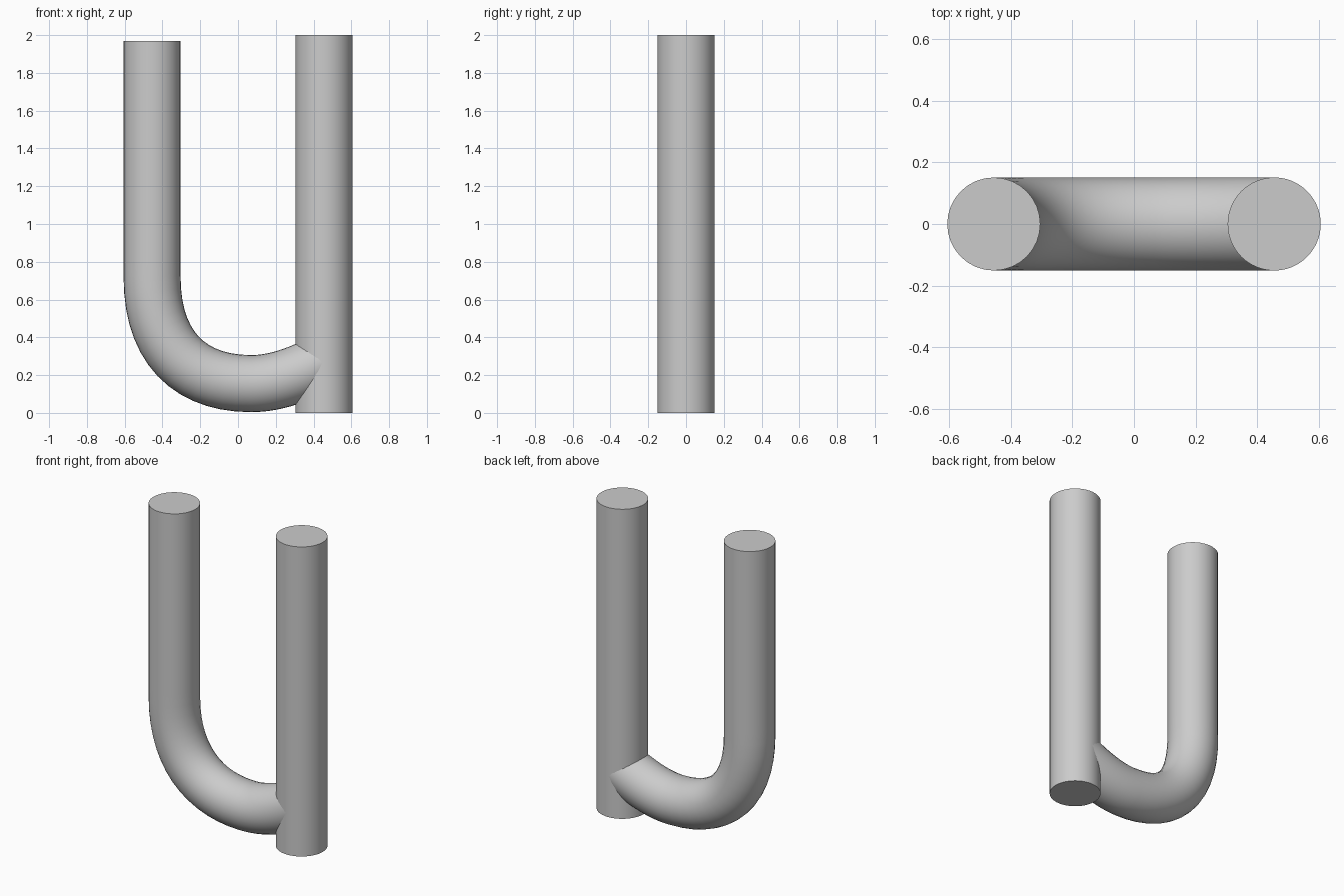
import bpy
import math

default = bpy.data.objects.get("Cube")
if default:
    bpy.data.objects.remove(default, do_unlink=True)

RADIUS = 0.151
AXIS_X = 0.455

# One plain grey finish for both tubes
grey = bpy.data.materials.new("light_grey")
grey.use_nodes = True
colour = (0.6, 0.6, 0.6, 1)
grey.diffuse_color = colour
grey.node_tree.nodes["Principled BSDF"].inputs["Base Color"].default_value = colour


def finish(obj, name):
    obj.name = name
    obj.data.name = name
    obj.data.materials.clear()
    obj.data.materials.append(grey)
    bpy.ops.object.select_all(action='DESELECT')
    obj.select_set(True)
    bpy.context.view_layer.objects.active = obj
    bpy.ops.object.shade_smooth_by_angle(angle=math.radians(35))


# Straight post
bpy.ops.mesh.primitive_cylinder_add(vertices=64, radius=RADIUS, depth=2,
                                    location=(AXIS_X, 0, 1))
finish(bpy.context.object, "straight_post")

# Bent tube: (point, left handle, right handle) as x, z pairs
path = [
    ((-AXIS_X, 1.97), (-AXIS_X, 2.2), (-AXIS_X, 1.55)),
    ((-AXIS_X, 0.72), (-AXIS_X, 1.1), (-AXIS_X, 0.35)),
    ((0.07, 0.155), (-0.26, 0.155), (0.20, 0.155)),
    ((AXIS_X, 0.27), (0.33, 0.205), (0.58, 0.335)),
]
curve = bpy.data.curves.new("bent_tube", 'CURVE')
curve.dimensions = '3D'
curve.resolution_u = 14
curve.bevel_depth = RADIUS
curve.bevel_resolution = 14
curve.use_fill_caps = True
spline = curve.splines.new('BEZIER')
spline.bezier_points.add(len(path) - 1)
for bp, (co, left, right) in zip(spline.bezier_points, path):
    bp.handle_left_type = bp.handle_right_type = 'FREE'
    bp.co = (co[0], 0, co[1])
    bp.handle_left = (left[0], 0, left[1])
    bp.handle_right = (right[0], 0, right[1])

tube = bpy.data.objects.new("bent_tube", curve)
bpy.context.collection.objects.link(tube)
bpy.ops.object.select_all(action='DESELECT')
tube.select_set(True)
bpy.context.view_layer.objects.active = tube
bpy.ops.object.convert(target='MESH')
finish(bpy.context.object, "bent_tube")
